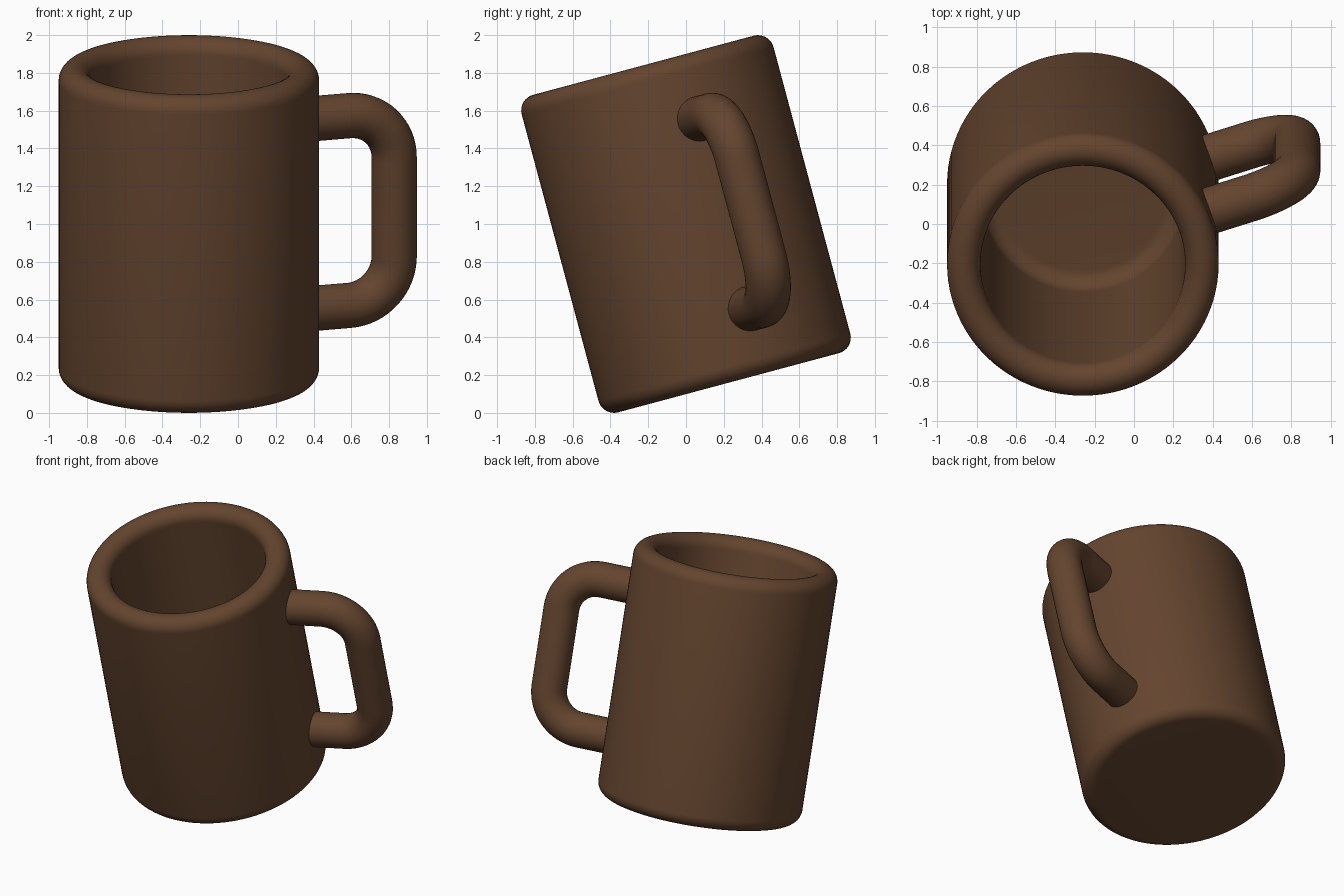
import bpy, bmesh, math
from mathutils import Matrix, Vector

if "Cube" in bpy.data.objects:
    bpy.data.objects.remove(bpy.data.objects["Cube"])

R, INNER, HALF = 0.69, 0.52, 0.87      # outer radius, inner radius, half height
RIM = (R - INNER) / 2                  # fully rounded lip
FLOOR, FILLET = -0.70, 0.09
TUBE, REACH, RISE, BEND = 0.12, 1.143, 0.52, 0.25

# The whole mug leans towards the front around its own centre
TILT = Matrix.Translation((-0.26, 0, 1)) @ Matrix.Rotation(math.radians(15), 4, 'X')

brown = bpy.data.materials.new("brown_clay")
brown.diffuse_color = (0.127, 0.059, 0.028, 1)
brown.use_nodes = True
brown.node_tree.nodes["Principled BSDF"].inputs["Base Color"].default_value = brown.diffuse_color


def arc(cx, cz, r, a0, a1, n):
    """Points (radius, height) on an arc, angles in degrees."""
    angles = [math.radians(a0 + (a1 - a0) * i / n) for i in range(n + 1)]
    return [(cx + r * math.cos(a), cz + r * math.sin(a)) for a in angles]


def finish(bm, name, matrix):
    bmesh.ops.recalc_face_normals(bm, faces=bm.faces)
    bm.transform(matrix)
    mesh = bpy.data.meshes.new(name)
    bm.to_mesh(mesh)
    bm.free()
    mesh.materials.append(brown)
    ob = bpy.data.objects.new(name, mesh)
    bpy.context.collection.objects.link(ob)
    bpy.ops.object.select_all(action='DESELECT')
    ob.select_set(True)
    bpy.context.view_layer.objects.active = ob
    bpy.ops.object.shade_smooth_by_angle(angle=math.radians(40))


# Cup: one lathed profile from the underside, over the lip, down to the inner floor
profile = [(0, -HALF)]
profile += arc(R - RIM, -HALF + RIM, RIM, -90, 0, 8)
profile += arc(R - RIM, HALF - RIM, RIM, 0, 180, 16)
profile += arc(INNER - FILLET, FLOOR + FILLET, FILLET, 0, -90, 8)
profile += [(0, FLOOR)]
bm = bmesh.new()
verts = [bm.verts.new((r, 0, z)) for r, z in profile]
edges = [bm.edges.new(pair) for pair in zip(verts, verts[1:])]
bmesh.ops.spin(bm, geom=verts + edges, cent=(0, 0, 0), axis=(0, 0, 1),
               angle=2 * math.pi, steps=96)
bmesh.ops.remove_doubles(bm, verts=bm.verts, dist=1e-4)
finish(bm, "cup", TILT)

# Handle: round tube swept along a D-shaped path, turned round the cup axis
path = [(0.60, RISE)]
path += arc(REACH - BEND, RISE - BEND, BEND, 90, 0, 16)
path += arc(REACH - BEND, BEND - RISE, BEND, 0, -90, 16)
path += [(0.60, -RISE)]
points = [Vector((x, 0, z)) for x, z in path]
bm = bmesh.new()
rings, sides = [], 32
for i, p in enumerate(points):
    along = (points[min(i + 1, len(points) - 1)] - points[max(i - 1, 0)]).normalized()
    if path[i][1] in (RISE, -RISE):
        along = Vector((1, 0, 0)) if path[i][1] > 0 else Vector((-1, 0, 0))
    side = Vector((0, 1, 0))
    out = side.cross(along)
    rings.append([bm.verts.new(p + TUBE * (side * math.cos(a) + out * math.sin(a)))
                  for a in (2 * math.pi * k / sides for k in range(sides))])
for a, b in zip(rings, rings[1:]):
    for k in range(sides):
        j = (k + 1) % sides
        bm.faces.new((a[k], a[j], b[j], b[k]))
bm.faces.new(rings[0])
bm.faces.new(rings[-1])
finish(bm, "handle", TILT @ Matrix.Rotation(math.radians(18), 4, 'Z'))
